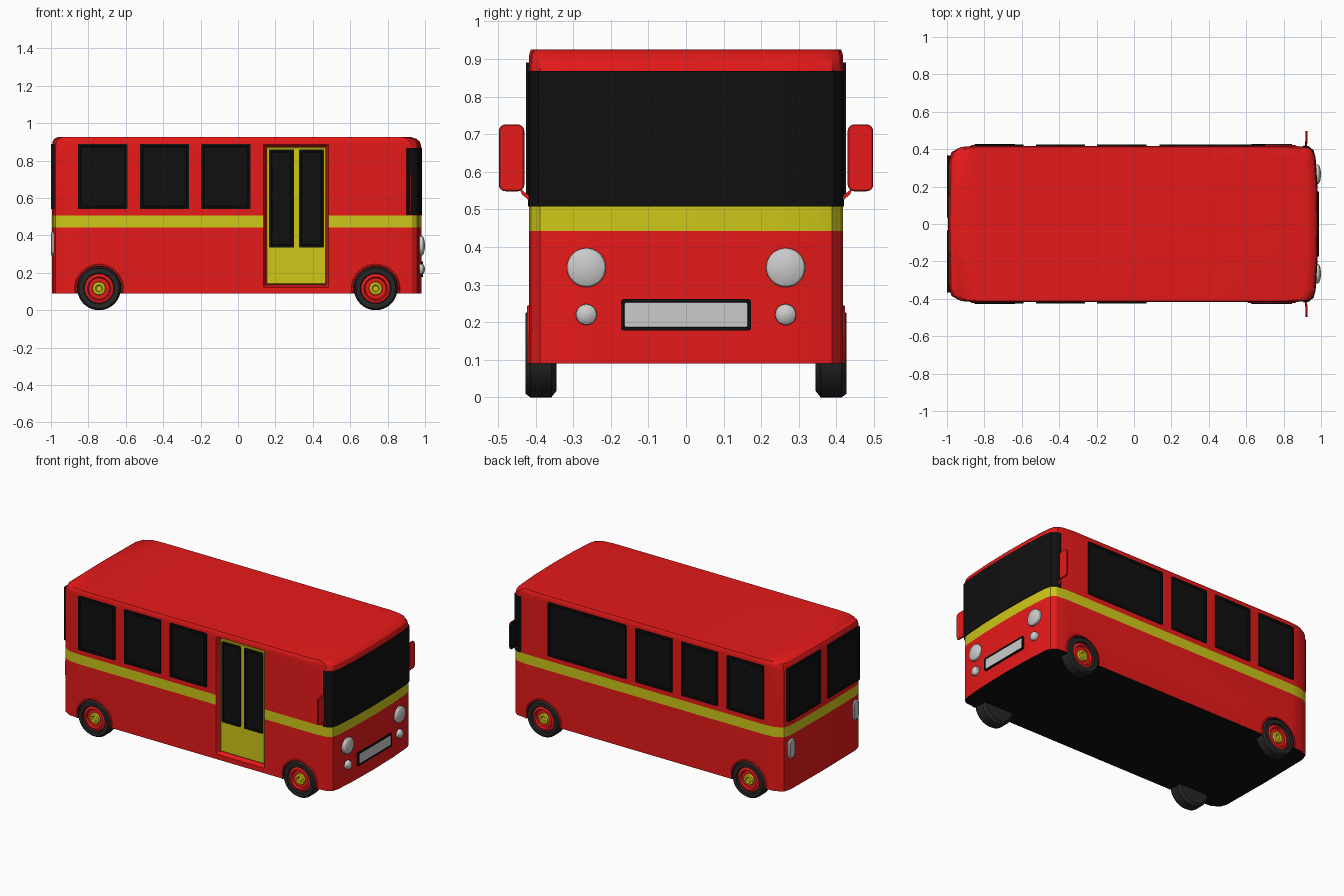
import bpy, bmesh
from math import sin, cos, pi, radians

if "Cube" in bpy.data.objects:
    bpy.data.objects.remove(bpy.data.objects["Cube"])


def mat(name, col):
    m = bpy.data.materials.new(name)
    m.diffuse_color = (*col, 1)
    m.use_nodes = True
    m.node_tree.nodes["Principled BSDF"].inputs["Base Color"].default_value = m.diffuse_color
    return m


RED = mat("red_paint", (0.8, 0.01, 0.01))
YELLOW = mat("yellow_paint", (0.62, 0.57, 0.01))
BLACK = mat("black_glass", (0.005, 0.005, 0.005))
RUBBER = mat("rubber", (0.02, 0.02, 0.02))


def loft(name, rings, mats=(), bands=None, caps=(0, 0), closed=True):
    """Skin a list of equal-length rings; bands gives the material of each strip."""
    bm = bmesh.new()
    vs = [[bm.verts.new(p) for p in r] for r in rings]
    n = len(rings[0])
    for i in range(len(rings) - 1):
        for j in range(n if closed else n - 1):
            k = (j + 1) % n
            f = bm.faces.new((vs[i][j], vs[i][k], vs[i + 1][k], vs[i + 1][j]))
            f.material_index = bands[i] if bands else 0
    if closed:
        for ring, c in zip((vs[0], vs[-1]), caps):
            bm.faces.new(ring).material_index = c
    bmesh.ops.recalc_face_normals(bm, faces=bm.faces)
    me = bpy.data.meshes.new(name)
    bm.to_mesh(me)
    bm.free()
    for m in mats:
        me.materials.append(m)
    ob = bpy.data.objects.new(name, me)
    bpy.context.collection.objects.link(ob)
    return ob


def circle(r, d, axis, o, n=32, a0=0, a1=2 * pi, full=True):
    """Circle of radius r at distance d along the axis, centred on o = (across, z)."""
    pts = []
    for i in range(n):
        a = a0 + (a1 - a0) * i / (n if full else n - 1)
        u, z = o[0] + r * cos(a), o[1] + r * sin(a)
        pts.append((d, u, z) if axis == "x" else (u, d, z))
    return pts


def rrect(a0, a1, z0, z1, r, d, axis):
    """Rounded rectangle standing at distance d along the axis."""
    pts = []
    for cx, cz, st in ((a1 - r, z1 - r, 0), (a0 + r, z1 - r, 90), (a0 + r, z0 + r, 180), (a1 - r, z0 + r, 270)):
        for k in range(5):
            t = radians(st + 22.5 * k)
            u, z = cx + r * cos(t), cz + r * sin(t)
            pts.append((d, u, z) if axis == "x" else (u, d, z))
    return pts


def panel(name, a0, a1, z0, z1, steps, axis, mats=(), bands=None, caps=(0, 0), r=0.006):
    """Plate built from (inset, depth) steps."""
    rings = [rrect(a0 + i, a1 - i, z0 + i, z1 - i, max(r - i, 0.002), d, axis) for i, d in steps]
    return loft(name, rings, mats, bands, caps)


# body shell: plan outline lofted upward, with stripe and rounded roof ends
half = [(-0.995, 0), (-0.99, 0.34), (-0.975, 0.385), (-0.925, 0.412), (-0.85, 0.418), (0.86, 0.418),
        (0.93, 0.41), (0.957, 0.388), (0.967, 0.35), (0.977, 0.2), (0.981, 0)]
plan = half + [(x, -y) for x, y in half[-2:0:-1]]


def body_ring(z, front=0, rear=0, side=0):
    out = []
    for x, y in plan:
        dx = -front if x > 0.8 else rear if x < -0.8 else 0
        out.append((x + dx, y * (1 - side), z))
    return out


body = loft("body", [body_ring(0.09), body_ring(0.443), body_ring(0.507), body_ring(0.872),
                     body_ring(0.9, 0.008, 0.004), body_ring(0.916, 0.025, 0.012, 0.004),
                     body_ring(0.925, 0.055, 0.03, 0.014)],
            (RED, YELLOW, BLACK), (0, 1, 0, 0, 0, 0), (2, 0))

# door recess and wheel wells cut from the body
WX, WZ, WR = (-0.743, 0.736), 0.1165, 0.1165


def cut(cutter):
    m = body.modifiers.new("cut", "BOOLEAN")
    m.object = cutter
    m.operation = "DIFFERENCE"
    m.solver = "EXACT"
    m.material_mode = "TRANSFER"
    bpy.context.view_layer.objects.active = body
    bpy.ops.object.modifier_apply(modifier=m.name)
    bpy.data.objects.remove(cutter)


cut(panel("door_cutter", 0.135, 0.485, 0.122, 0.888, [(-0.004, -0.45), (0, -0.42), (0.014, -0.385)], "y", (RED,)))
for x in WX:
    for s in (-1, 1):
        cut(loft("well_cutter", [circle(0.119, s * d, "y", (x, WZ)) for d in (0.33, 0.45)], (BLACK,)))

# windscreen wrapping round the front corners
screen = [(x, y) for x, y in plan if x > 0.9]
screen = [(0.905, 0.415)] + screen + [(0.905, -0.415)]
outer = [(x + 0.004, y * 1.014) for x, y in screen]
inner = [(x - 0.02, y * 0.96) for x, y in reversed(screen)]
loft("windscreen", [[(x, y, z) for x, y in outer + inner] for z in (0.508, 0.868)], (BLACK,))


# side and rear windows
def window(name, a0, a1, z0, z1, base, out, axis):
    d = 0.004 if out > base else -0.004
    panel(name, a0, a1, z0, z1, [(0, base), (0, out), (0.012, out), (0.016, out - d)], axis, (BLACK,))


for i, (a, b) in enumerate(((-0.855, -0.592), (-0.525, -0.262), (-0.197, 0.068), (0.137, 0.7))):
    for s, side in ((-1, "near"), (1, "far")):
        if i < 3 or s > 0:
            window(f"side_window_{side}_{i}", a, b, 0.54, 0.89, s * 0.405, s * 0.426, "y")
for s in (-1, 1):
    a, b = sorted((s * 0.035, s * 0.365))
    window("rear_window", a, b, 0.54, 0.888, -0.975, -0.999, "x")

# folding door with two tall panes
panel("door", 0.152, 0.471, 0.138, 0.872, [(0, -0.38), (0, -0.396), (0.004, -0.4)], "y", (YELLOW,))
for a in (0.166, 0.326):
    window("door_pane", a, a + 0.134, 0.335, 0.86, -0.39, -0.406, "y")

# wheels: tyre, dished rim and hub turned from one profile
prof = [(0.1, 0.345), (0.1165, 0.358), (0.1165, 0.414), (0.107, 0.427), (0.082, 0.427), (0.078, 0.414),
        (0.062, 0.42), (0.056, 0.407), (0.036, 0.407), (0.033, 0.42), (0.02, 0.422), (0.014, 0.416)]
for x in WX:
    for s in (-1, 1):
        loft("wheel", [circle(r, s * d, "y", (x, WZ), 40) for r, d in prof], (RUBBER, RED, YELLOW),
             (0, 0, 0, 0, 0, 1, 1, 1, 2, 2, 2), (0, 2))
        # raised arch lip over the wheel
        loft("wheel_arch", [circle(r, s * d, "y", (x, WZ), 28, radians(-12), radians(192), False)
                            for r, d in ((0.119, 0.405), (0.12, 0.423), (0.126, 0.423), (0.132, 0.415))],
             (RED,), closed=False)

# headlights, small lamps, tail lights
for s in (-1, 1):
    for name, z, r, x in (("headlight", 0.345, 0.052, 0.984), ("fog_lamp", 0.22, 0.028, 0.984)):
        loft(name, [circle(r * k, d, "x", (s * 0.265, z)) for k, d in
                    ((1, 0.95), (1, x), (0.92, x + 0.006), (0.7, x + 0.011), (0.4, x + 0.014), (0.12, x + 0.016))])
    panel("tail_light", s * 0.33 - 0.03, s * 0.33 + 0.03, 0.29, 0.42,
          [(0, -0.97), (0, -0.994), (0.008, -1.0)], "x", r=0.029)

# number plate in a black frame
panel("plate_frame", -0.173, 0.173, 0.178, 0.261, [(0, 0.96), (0, 0.99), (0.008, 0.99), (0.01, 0.984)], "x", (BLACK,))
panel("number_plate", -0.164, 0.164, 0.187, 0.252, [(0, 0.97), (0, 0.987)], "x")

# wing mirrors: red shell facing forward, black glass behind, on a short arm
for s, side in ((-1, "near"), (1, "far")):
    a, b = sorted((s * 0.43, s * 0.498))
    panel(f"mirror_{side}", a, b, 0.548, 0.726, [(0.003, 0.917), (0, 0.919), (0, 0.925), (0.003, 0.928)], "x",
          (RED, BLACK), (1, 0, 0), (1, 0), r=0.018)
    path = ((0.405, 0.515), (0.42, 0.532), (0.436, 0.545), (0.442, 0.56))
    loft(f"mirror_arm_{side}", [[(0.92 + dx, s * y, z + dz) for dx, dz in
                                 ((-0.005, -0.006), (0.005, -0.006), (0.005, 0.006), (-0.005, 0.006))]
                                for y, z in path], (RED,))

# smooth shading with sharp edges kept
bpy.ops.object.select_all(action="SELECT")
bpy.context.view_layer.objects.active = body
bpy.ops.object.shade_smooth_by_angle(angle=radians(30))
